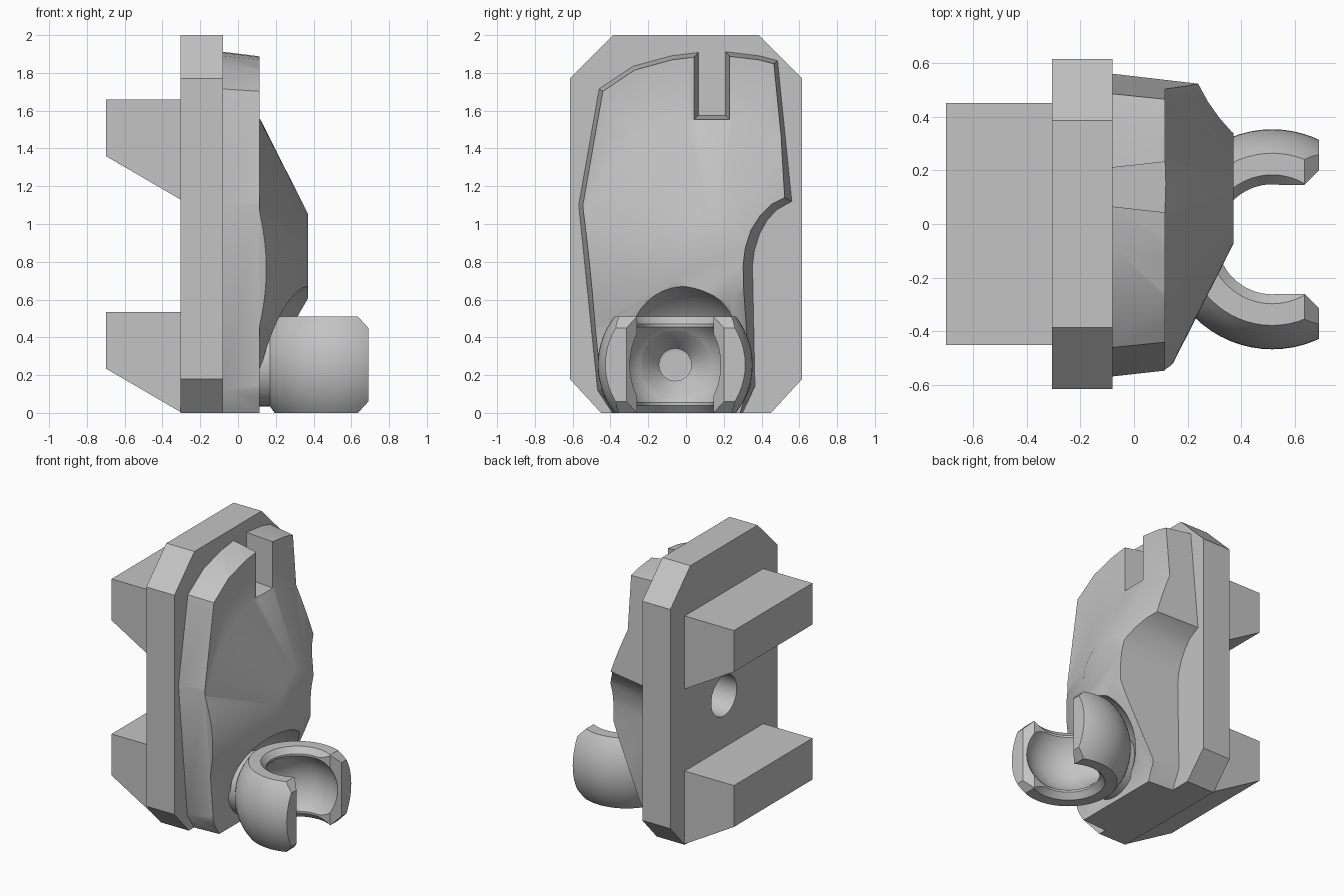
import bpy
import bmesh
from math import sin, cos, pi, radians
from mathutils import Vector

if "Cube" in bpy.data.objects:
    bpy.data.objects.remove(bpy.data.objects["Cube"])

grey = bpy.data.materials.new("plain_grey")
grey.use_nodes = True
grey.diffuse_color = (0.55, 0.55, 0.55, 1)
grey.node_tree.nodes["Principled BSDF"].inputs["Base Color"].default_value = (0.55, 0.55, 0.55, 1)


def place(axis, a, b, h):
    """Put a 2D point (a, b) at height h along the given axis."""
    return {"x": (h, a, b), "y": (a, h, b), "z": (a, b, h)}[axis]


def loft(name, rings):
    """Closed solid through rings of equal point count."""
    bm = bmesh.new()
    loops = [[bm.verts.new(p) for p in ring] for ring in rings]
    for low, high in zip(loops, loops[1:]):
        for i in range(len(low)):
            j = (i + 1) % len(low)
            bm.faces.new((low[i], low[j], high[j], high[i]))
    bm.faces.new(loops[0][::-1])
    bm.faces.new(loops[-1])
    bmesh.ops.recalc_face_normals(bm, faces=bm.faces)
    mesh = bpy.data.meshes.new(name)
    bm.to_mesh(mesh)
    bm.free()
    mesh.materials.append(grey)
    obj = bpy.data.objects.new(name, mesh)
    bpy.context.collection.objects.link(obj)
    return obj


def prism(name, outline, axis, start, end):
    return loft(name, [[place(axis, a, b, h) for a, b in outline] for h in (start, end)])


def lathe(name, profile, axis, centre, sides=64):
    """Turn (radius, height) points round an axis through centre."""
    c = Vector(centre)
    turn = [2 * pi * i / sides for i in range(sides)]
    return loft(name, [[c + Vector(place(axis, r * cos(t), r * sin(t), h)) for t in turn]
                       for r, h in profile])


def ball(name, radius, centre):
    angles = [radians(1 + 178 * i / 32) for i in range(33)]
    return lathe(name, [(radius * sin(a), -radius * cos(a)) for a in angles], "z", centre)


def combine(obj, operation, tool, keep=False):
    """Apply a boolean and drop the tool."""
    tool.hide_render = True
    mod = obj.modifiers.new("bool", "BOOLEAN")
    mod.operation = operation
    mod.solver = "EXACT"
    mod.object = tool
    graph = bpy.context.evaluated_depsgraph_get()
    mesh = bpy.data.meshes.new_from_object(obj.evaluated_get(graph))
    obj.modifiers.clear()
    obj.data = mesh
    if not keep:
        bpy.data.objects.remove(tool)


def inset(outline, d):
    """Mitred inward offset of a counter-clockwise outline; the foot stays on the ground."""
    result = []
    for i, p in enumerate(outline):
        p = Vector(p)
        e1 = (p - Vector(outline[i - 1])).normalized()
        e2 = (Vector(outline[(i + 1) % len(outline)]) - p).normalized()
        n1, n2 = Vector((-e1.y, e1.x)), Vector((-e2.y, e2.x))
        q = p + (n1 + n2) * d / (1 + n1.dot(n2))
        result.append((q.x, p.y if p.y == 0 else q.y))
    return result


# Back plate with clipped corners
plate = prism("back_plate", [(-.45, 0), (.45, 0), (.615, .18), (.615, 1.77), (.385, 2),
                             (-.385, 2), (-.615, 1.77), (-.615, .18)], "x", -.305, -.08)

# Two wedge ledges on the back
for name, top in (("upper_ledge", 1.66), ("lower_ledge", .535)):
    prism(name, [(-.305, top), (-.7, top), (-.7, top - .3), (-.305, top - .53)], "y", -.45, .45)

# Drafted shield with a slot in its top edge and a scooped side
outline = [(-.39, 0), (.3, 0), (.365, .14), (.352, .78), (.362, .86), (.39, .95), (.43, 1.02),
           (.48, 1.075), (.56, 1.12), (.485, 1.865), (.39, 1.89), (.21, 1.912), (.21, 1.575),
           (.065, 1.575), (.065, 1.908), (-.08, 1.89), (-.28, 1.835), (-.46, 1.715),
           (-.568, 1.1), (-.468, .12)]
shield = loft("shield", [[(x, y, z) for y, z in inset(outline, d)]
                         for x, d in ((-.08, 0), (.42, .055))])
# Front limit: flat face with a low off-centre cone
combine(shield, "INTERSECT", lathe("front_limit", [(2.5, -.2), (2.5, .115), (.73, .115), (.225, .37)],
                                   "x", (0, .15, .83), 96))

# Round hole through the back
hole = lathe("hole_cutter", [(.146, -.4), (.146, .05)], "x", (0, 0, .91))
combine(plate, "DIFFERENCE", hole, keep=True)
combine(shield, "DIFFERENCE", hole)

# Clearance scoop above the socket
CENTRE = (.515, -.057, .255)
combine(shield, "DIFFERENCE", ball("clearance_cutter", .442, CENTRE))

# Claw socket: a trimmed ball, hollowed and opened towards the end
socket = ball("claw_socket", .41, CENTRE)
combine(socket, "INTERSECT", prism("trim_block", [(0, 0), (.635, 0), (.69, .06), (.69, .45),
                                                  (.635, .51), (0, .51)], "y", -1, 1))
combine(socket, "UNION", lathe("neck", [(.22, .02), (.22, .25)], "x", (0, *CENTRE[1:])))
combine(socket, "DIFFERENCE", ball("cavity_cutter", .287, CENTRE))
combine(socket, "DIFFERENCE", lathe("throat_cutter", [(.28, -.3), (.205, -.215), (.205, .215),
                                                      (.28, .3)], "z", CENTRE))
combine(socket, "DIFFERENCE", prism("mouth_cutter", [
    (CENTRE[0] + x, CENTRE[1] + y) for x, y in
    ((0, -.203), (.12, -.203), (.25, -.333), (.25, .333), (.12, .203), (0, .203))], "z", -.1, .7))
# Funnel leading to the flat bottom of the cavity
combine(socket, "DIFFERENCE", lathe("funnel_cutter", [(.085, .08), (.085, .16), (.2, .32)],
                                    "x", (0, *CENTRE[1:])))

# Smooth curved faces, keep sharp edges
for obj in (shield, socket, plate):
    bpy.ops.object.select_all(action="DESELECT")
    obj.select_set(True)
    bpy.context.view_layer.objects.active = obj
    bpy.ops.object.shade_smooth_by_angle(angle=radians(30))
